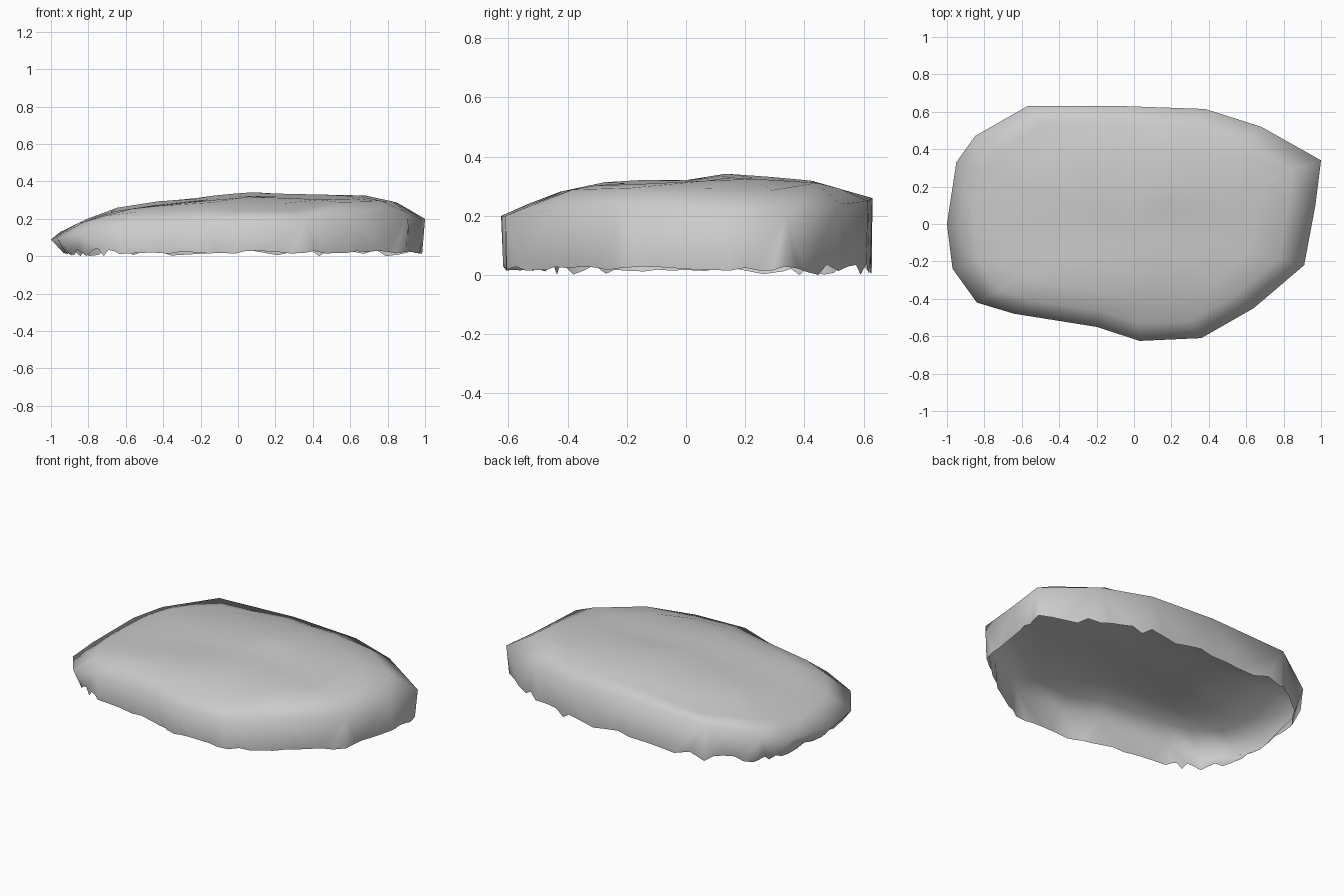
import bpy, bmesh, random
from mathutils import Vector

random.seed(4)
cube = bpy.data.objects.get("Cube")
if cube:
    bpy.data.objects.remove(cube, do_unlink=True)

# Widest outline of the slab: x, y, height of the shoulder
OUTLINE = [
    (-1, 0, .09), (-.97, -.24, .1), (-.84, -.42, .12), (-.64, -.48, .16),
    (-.2, -.55, .19), (.03, -.625, .2), (.36, -.61, .2), (.64, -.45, .22),
    (.91, -.22, .23), (.97, .1, .2), (1, .34, .2), (.68, .52, .24),
    (.38, .615, .25), (-.05, .63, .26), (-.57, .63, .24), (-.85, .47, .17),
    (-.95, .33, .13)]
# Height profiles of the upper surface along x and along y
ALONG_X = [(-1, .09), (-.95, .15), (-.63, .265), (-.3, .305), (.07, .34),
           (.4, .325), (.73, .325), (.97, .255), (1, .2)]
ALONG_Y = [(-.63, .205), (-.35, .315), (.03, .328), (.15, .345), (.46, .325), (.63, .26)]


def profile(points, t):
    for (a, za), (b, zb) in zip(points, points[1:]):
        if t <= b:
            return za + (zb - za) * (t - a) / (b - a)
    return points[-1][1]


def surface(x, y):
    return profile(ALONG_X, x) * profile(ALONG_Y, y) / .34


bm = bmesh.new()


def ring(points):
    return [bm.verts.new(p) for p in points]


def bridge(low, high):
    for i in range(len(low)):
        j = (i + 1) % len(low)
        bm.faces.new((low[i], low[j], high[j], high[i]))


# Side wall: open rim, then shoulder; the low left end tucks under
rim = ring([(x * (.93 if x < -.8 else .985), y * .99, .022) for x, y, z in OUTLINE])
shoulder = ring(OUTLINE)
bridge(rim, shoulder)

# Domed top, in shrinking rings up to the crown
last = shoulder
for s in (.85, .68, .45, .22):
    inner = ring([(x * s, y * s, surface(x * s, y * s)) for x, y, z in OUTLINE])
    bridge(last, inner)
    last = inner
crown = bm.verts.new((0, 0, surface(0, 0)))
for i in range(len(last)):
    bm.faces.new((last[i], last[(i + 1) % len(last)], crown))

# Ragged broken edge along the open underside
edges = [e for e in bm.edges if e.is_boundary]
bmesh.ops.subdivide_edges(bm, edges=edges, cuts=4)
for v in bm.verts:
    if v.is_boundary:
        ragged = .022 if v.co.x < -.6 or v.co.y > .4 else .008
        v.co += Vector((random.uniform(-.006, .006), random.uniform(-.004, .004),
                        random.uniform(-ragged, ragged)))
        v.co.z = max(v.co.z, 0)
bmesh.ops.triangulate(bm, faces=[f for f in bm.faces if len(f.verts) > 4])
bmesh.ops.recalc_face_normals(bm, faces=bm.faces[:])
if sum(f.normal.z for f in bm.faces) < 0:
    bmesh.ops.reverse_faces(bm, faces=bm.faces[:])
for f in bm.faces:
    f.smooth = True

mesh = bpy.data.meshes.new("rock_slab")
bm.to_mesh(mesh)
bm.free()
slab = bpy.data.objects.new("rock_slab", mesh)
bpy.context.collection.objects.link(slab)

stone = bpy.data.materials.new("pale_grey_stone")
stone.use_nodes = True
grey = (.6, .6, .6, 1)
stone.diffuse_color = grey
stone.node_tree.nodes["Principled BSDF"].inputs["Base Color"].default_value = grey
mesh.materials.append(stone)
